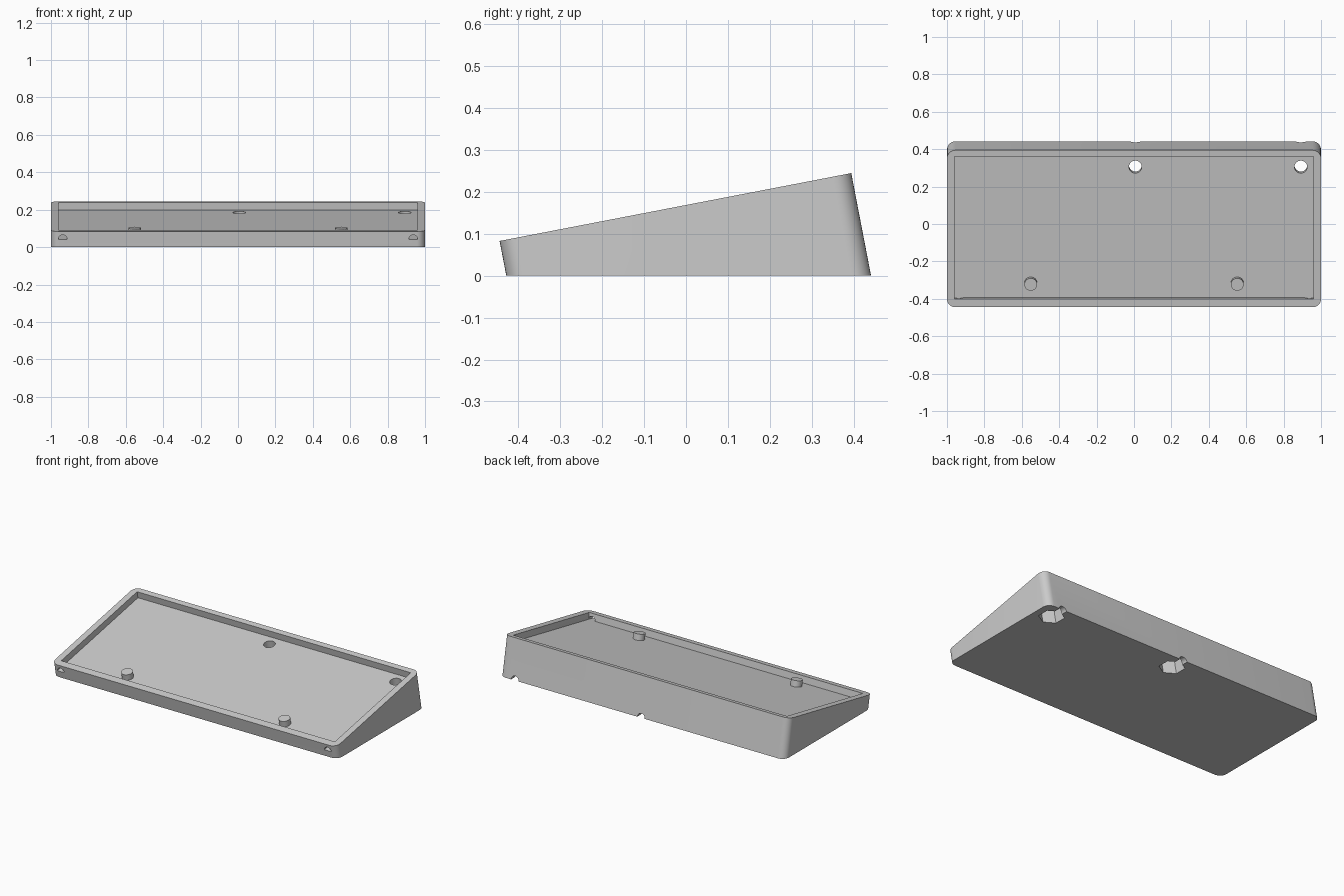
import bpy, bmesh, math
from mathutils import Matrix, Vector

cube = bpy.data.objects.get("Cube")
if cube:
    bpy.data.objects.remove(cube, do_unlink=True)

# Tilted frame: x across, y up the slope, z out of the sloped top
TILT = math.atan2(0.162, 0.84)
FRAME = Matrix.Translation((0, -0.445, 0.083)) @ Matrix.Rotation(TILT, 4, 'X')
LENGTH, RADIUS, DEPTH = 0.855, 0.045, 0.042
HOLE_V = 0.756

grey = bpy.data.materials.new("plain grey")
grey.use_nodes = True
grey.diffuse_color = (0.6, 0.6, 0.6, 1)
grey.node_tree.nodes["Principled BSDF"].inputs["Base Color"].default_value = (0.6, 0.6, 0.6, 1)


def finish(name, bm, matrix=Matrix()):
    bm.transform(matrix)
    bmesh.ops.recalc_face_normals(bm, faces=bm.faces)
    mesh = bpy.data.meshes.new(name)
    bm.to_mesh(mesh)
    bm.free()
    mesh.materials.append(grey)
    obj = bpy.data.objects.new(name, mesh)
    bpy.context.collection.objects.link(obj)
    return obj


def box(name, low, high):
    low, high = Vector(low), Vector(high)
    bm = bmesh.new()
    bmesh.ops.create_cube(bm, size=1)
    place = Matrix.Translation((low + high) / 2) @ Matrix.Diagonal((high - low).to_4d())
    place[3][3] = 1
    return finish(name, bm, FRAME @ place)


def rod(name, start, end, radius, sides=32, frame=FRAME):
    start, end = Vector(start), Vector(end)
    axis = end - start
    turn = Matrix() if abs(axis.z) > abs(axis.y) else Matrix.Rotation(-math.pi / 2, 4, 'X')
    bm = bmesh.new()
    bmesh.ops.create_cone(bm, cap_ends=True, segments=sides, radius1=radius,
                          radius2=radius, depth=axis.length)
    return finish(name, bm, frame @ Matrix.Translation((start + end) / 2) @ turn)


def cut(target, cutter):
    mod = target.modifiers.new("cut", 'BOOLEAN')
    mod.operation, mod.solver, mod.object = 'DIFFERENCE', 'EXACT', cutter
    bpy.context.view_layer.objects.active = target
    bpy.ops.object.modifier_apply(modifier=mod.name)
    bpy.data.objects.remove(cutter, do_unlink=True)


def smooth(obj):
    bpy.ops.object.select_all(action='DESELECT')
    obj.select_set(True)
    bpy.context.view_layer.objects.active = obj
    bpy.ops.object.shade_smooth_by_angle(angle=math.radians(30))


# Wedge body: rounded rectangle dropped square to the slope onto the ground
bm = bmesh.new()
normal = FRAME.to_3x3() @ Vector((0, 0, 1))
top, bottom = [], []
for corner, (sx, sy) in enumerate([(1, 1), (-1, 1), (-1, -1), (1, -1)]):
    for step in range(9):
        a = math.pi / 2 * (corner + step / 8)
        p = FRAME @ Vector((sx * (1 - RADIUS) + RADIUS * math.cos(a),
                            LENGTH / 2 + sy * (LENGTH / 2 - RADIUS) + RADIUS * math.sin(a), 0))
        top.append(bm.verts.new(p))
        bottom.append(bm.verts.new(p - normal * (p.z / normal.z)))
bm.faces.new(top)
bm.faces.new(bottom[::-1])
for i in range(len(top)):
    j = (i + 1) % len(top)
    bm.faces.new((top[i], bottom[i], bottom[j], top[j]))
body = finish("wedge_case", bm)

# Shallow tray sunk in the sloped top
cut(body, box("tray_cutter", (-0.96, 0.045, -DEPTH), (0.96, 0.82, 0.1)))

# Half-round openings through the front wall, level with the tray floor
for x in (-0.937, 0.937):
    arch = rod("arch_cutter", (x, -0.05, -DEPTH), (x, 0.06, -DEPTH), 0.024)
    cut(arch, box("arch_trim", (x - 0.1, -0.2, -0.2), (x + 0.1, 0.2, -DEPTH)))
    cut(body, arch)

# Rear holes with a hexagonal pocket and a cable groove underneath
for x in (0.007, 0.892):
    cut(body, rod("pocket_cutter", (x, HOLE_V, -0.4), (x, HOLE_V, -0.088), 0.074, 6))
    cut(body, rod("hole_cutter", (x, HOLE_V, -0.2), (x, HOLE_V, 0.05), 0.034))
    cut(body, rod("groove_cutter", (x, 0.34, 0), (x, 0.6, 0), 0.026, 32, Matrix()))
smooth(body)

# Support pegs near the front of the tray
for side, x in (("right", -0.552), ("left", 0.552)):
    smooth(rod(side + "_peg", (x, 0.123, -DEPTH - 0.005), (x, 0.123, -0.004), 0.034))
